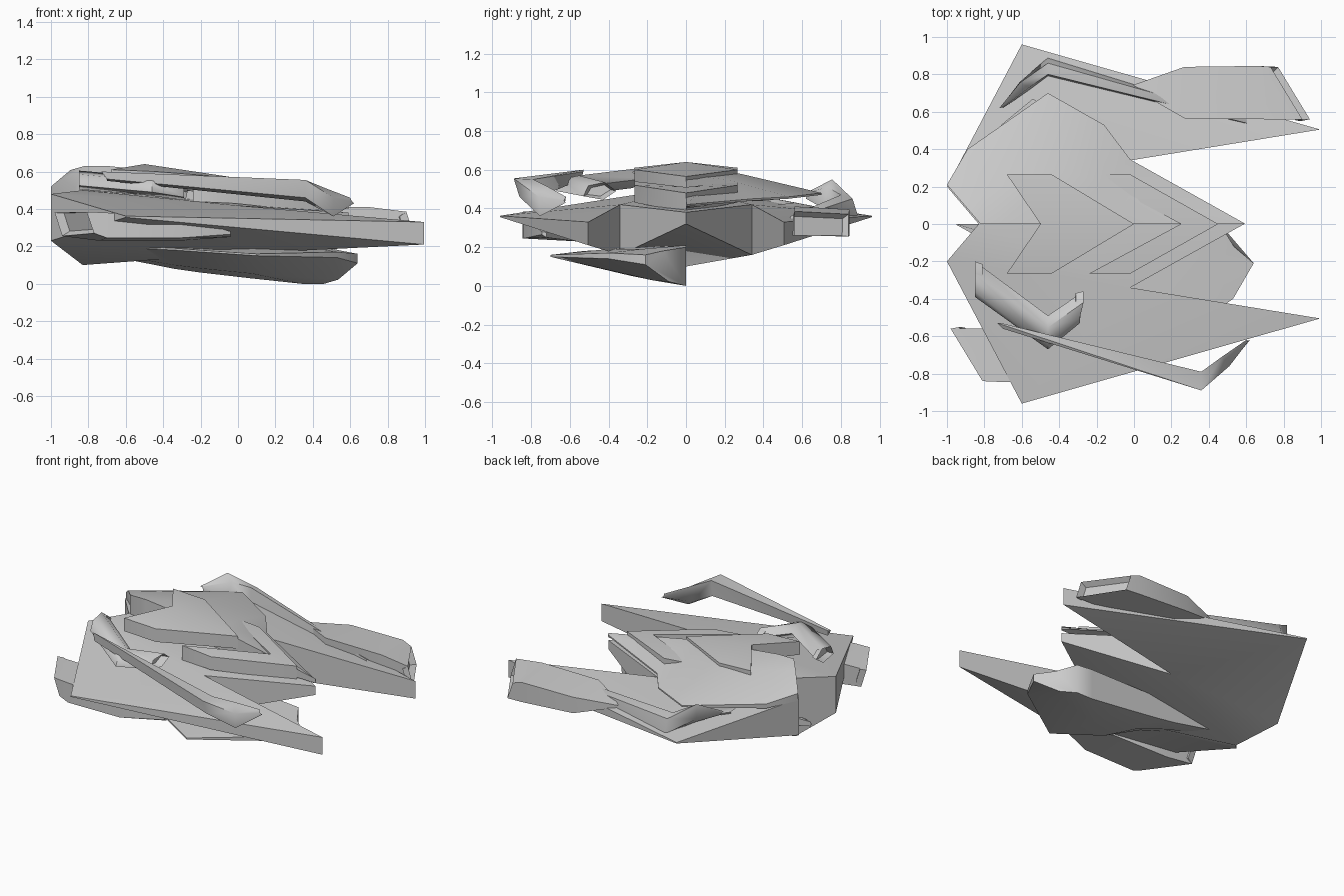
import bpy, bmesh, math
from mathutils import Vector

if "Cube" in bpy.data.objects:
    bpy.data.objects.remove(bpy.data.objects["Cube"])


def finish(name, bm, angle=60):
    bmesh.ops.remove_doubles(bm, verts=bm.verts, dist=0.0005)
    bmesh.ops.recalc_face_normals(bm, faces=bm.faces)
    me = bpy.data.meshes.new(name)
    bm.to_mesh(me)
    bm.free()
    ob = bpy.data.objects.new(name, me)
    bpy.context.collection.objects.link(ob)
    bpy.ops.object.select_all(action='DESELECT')
    ob.select_set(True)
    bpy.context.view_layer.objects.active = ob
    bpy.ops.object.shade_smooth_by_angle(angle=math.radians(angle))
    return ob


def loft(name, sections, recess=(), inset=0.02, invert=None):
    """Skin closed sections; recess lists the cap ends to hollow; invert reflects through a point."""
    bm = bmesh.new()
    off = Vector(invert) if invert else None
    rings = [[bm.verts.new(off - Vector(p) if off else p) for p in s] for s in sections]
    n = len(rings[0])
    for a, b in zip(rings, rings[1:]):
        for i in range(n):
            bm.faces.new((a[i], a[(i + 1) % n], b[(i + 1) % n], b[i]))
    caps = [bm.faces.new(rings[0][::-1]), bm.faces.new(rings[-1])]
    bmesh.ops.recalc_face_normals(bm, faces=bm.faces)
    for k in recess:
        bmesh.ops.inset_individual(bm, faces=[caps[k]], thickness=inset, depth=-0.04)
    bmesh.ops.dissolve_degenerate(bm, dist=0.0005, edges=bm.edges)
    return finish(name, bm)


def pair(name, sections, centre, **kw):
    loft("upper_" + name, sections, **kw)
    loft("lower_" + name, sections, invert=centre, **kw)


# main hull: half plan outline as (x, y, top, bottom), mirrored over y
outline = [(0.59, 0, .38, .32), (-.02, .34, .42, .16), (.995, .505, .33, .21),
           (-.6, .96, .362, .355), (-1, .2, .48, .23), (-.83, 0, .5, .1)]
bm = bmesh.new()
for s in (1, -1):
    top = [bm.verts.new((x, s * y, t)) for x, y, t, b in outline]
    bot = [bm.verts.new((x, s * y, b)) for x, y, t, b in outline]
    for tri in ((0, 1, 5), (1, 4, 5), (1, 3, 4), (1, 2, 3)):
        for ring in (top, bot):
            bm.faces.new([ring[i] for i in tri])
    for i in range(5):
        bm.faces.new((top[i], top[i + 1], bot[i + 1], bot[i]))
finish("main_hull", bm)

# half-bodied pods: (centre x, rim x, width, top z, rim z, bottom z, rim thickness)
stations = [(-.82, -1, .21, .63, .52, .43, .05), (-.7, -.89, .4, .63, .49, .42, .03),
            (-.42, -.46, .7, .60, .48, .42, .01), (-.16, -.16, .53, .57, .46, .42, .01),
            (-.02, -.02, .345, .55, .45, .41, .01), (.59, .59, .004, .43, .42, .40, .01)]
secs = []
for xc, xr, w, zt, zr, zb, th in stations:
    xm = xc + (xr - xc) * .42
    secs.append([(xc, 0, zt), (xm, w * .42, zr + (zt - zr) * .8),
                 (xr, w, zr), (xr, w, zr - th), (xm, w * .58, zb + .02), (xc, 0, zb)])
pair("half_pod", secs, (-.36, 0, .63))

# side thruster pods with slanted hollow ends: (x inner, x outer, y0, y1, z0, z1, end rake)
secs = []
for xi, xo, y0, y1, z0, z1, rake in [(.0, 0, .72, .745, .36, .39, 0), (.27, .27, .565, .84, .285, .41, 0),
                                     (.70, .66, .56, .845, .26, .41, 0),
                                     (.94, .77, .56, .84, .255, .385, .04)]:
    secs.append([(xi, y0, z0 + .005), (xi - rake, y0, z1), (xo - rake, y1, z1 - .015), (xo, y1, z0)])
pair("side_thruster", secs, (-.04, 0, .64), recess=[1], inset=.02)

# long bent blades
blade = [
    [(-.73, -.53, .60), (-.71, -.53, .59), (-.70, -.54, .55), (-.70, -.56, .56)],
    [(.36, -.89, .555), (.36, -.79, .55), (.36, -.80, .44), (.36, -.86, .46)],
    [(.51, -.76, .46), (.47, -.71, .51), (.46, -.73, .40), (.51, -.755, .36)],
    [(.61, -.63, .44), (.60, -.62, .46), (.60, -.625, .43), (.62, -.62, .43)]]
pair("bent_blade", blade, (-.10, 0, .91))

# short bent pipes with five sides and hollow ends
pipe = []
for x, y, z, hy, hz, sl in [(-.85, -.295, .555, .095, .05, 0), (-.46, -.58, .52, .09, .05, 0),
                            (-.28, -.445, .49, .085, .045, .01)]:
    pipe.append([(x + sl, y + hy, z), (x + sl, y + hy * .3, z + hz), (x - sl, y - hy * .7, z + hz * .6),
                 (x - sl, y - hy, z - hz * .6), (x, y + hy * .2, z - hz)])
pair("bent_pipe", pipe, (-1.0, 0, .90), recess=[0, 1], inset=.015)

# stacked arrow plates: half plan as (x, y, top, bottom), mirrored over y
arrows = [("rear_arrow_plate", [(-.5, 0, .64, .53), (-.68, .265, .61, .52),
                                (-.44, .265, .60, .51), (0, 0, .565, .48)]),
          ("front_arrow_plate", [(.25, 0, .51, .42), (-.24, .265, .54, .44),
                                 (-.02, .265, .52, .43), (.45, 0, .48, .38)])]
for name, pts in arrows:
    bm = bmesh.new()
    for s in (1, -1):
        top = [bm.verts.new((x, s * y, t)) for x, y, t, b in pts]
        bot = [bm.verts.new((x, s * y, b)) for x, y, t, b in pts]
        bm.faces.new(top)
        bm.faces.new(bot[::-1])
        for i in range(3):
            bm.faces.new((top[i], top[i + 1], bot[i + 1], bot[i]))
    finish(name, bm)
